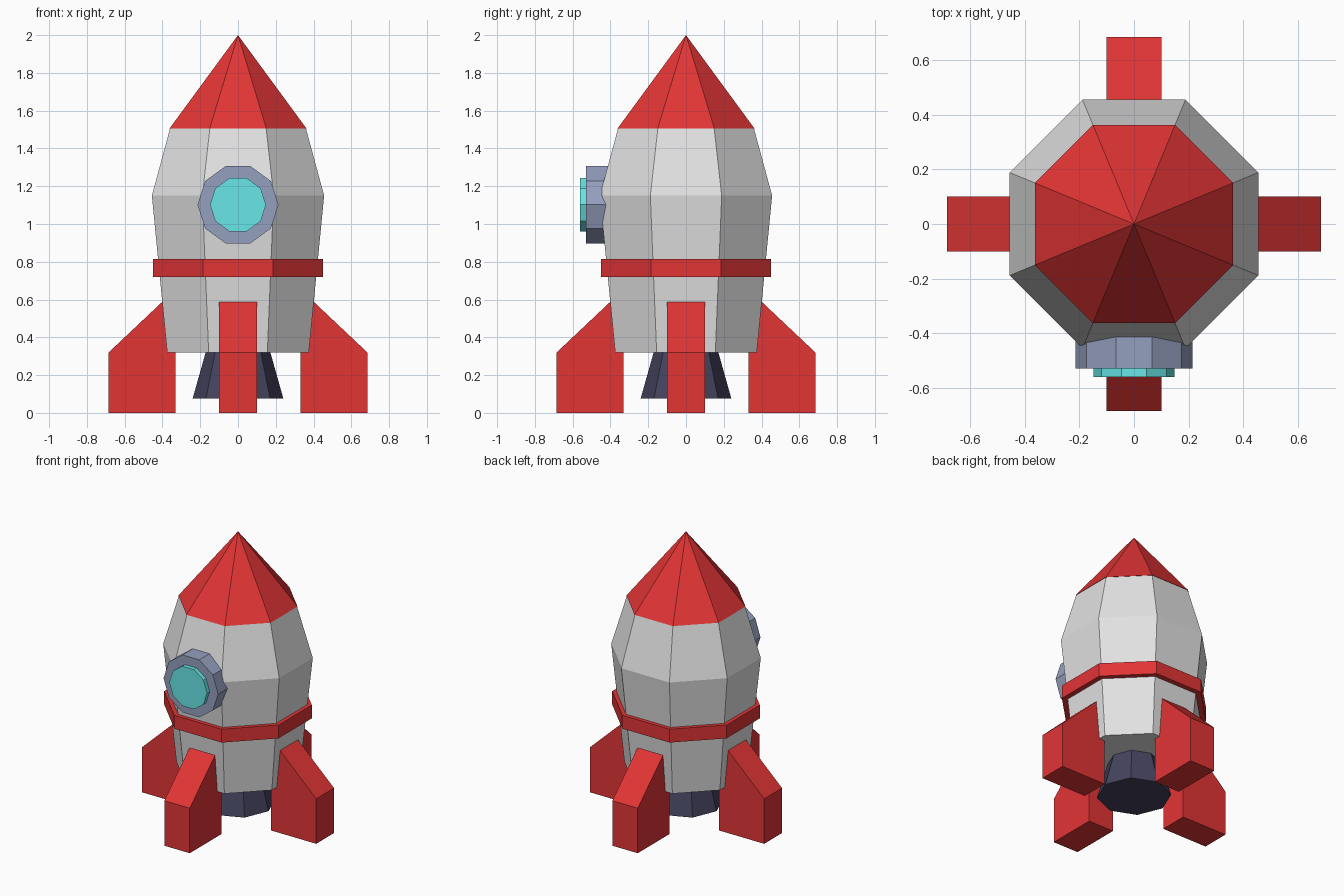
import bpy, bmesh
from math import pi, cos, sin
from mathutils import Matrix

cube = bpy.data.objects.get("Cube")
if cube:
    bpy.data.objects.remove(cube, do_unlink=True)


def material(name, rgb):
    mat = bpy.data.materials.new(name)
    mat.use_nodes = True
    mat.diffuse_color = (*rgb, 1)
    mat.node_tree.nodes["Principled BSDF"].inputs["Base Color"].default_value = (*rgb, 1)
    return mat


red = material("red paint", (0.76, 0.035, 0.036))
white = material("hull white", (0.76, 0.76, 0.76))
frame = material("blue grey metal", (0.30, 0.35, 0.52))
glass = material("turquoise glass", (0.14, 0.80, 0.81))
dark = material("dark navy metal", (0.058, 0.056, 0.11))


def finish(name, bm, mat, transform=Matrix()):
    bmesh.ops.transform(bm, matrix=transform, verts=bm.verts)
    bmesh.ops.recalc_face_normals(bm, faces=bm.faces)
    mesh = bpy.data.meshes.new(name)
    bm.to_mesh(mesh)
    bm.free()
    mesh.materials.append(mat)
    obj = bpy.data.objects.new(name, mesh)
    bpy.context.collection.objects.link(obj)
    return obj


def lathe(name, profile, sides, mat, turn=0.5, transform=Matrix()):
    """Flat-sided loft of (apothem, height) rings; turn 0.5 puts a flat side on each axis."""
    bm = bmesh.new()
    rings = []
    for apothem, z in profile:
        if apothem == 0:
            rings.append([bm.verts.new((0, 0, z))] * sides)
            continue
        r = apothem / cos(pi / sides)
        angles = [2 * pi * (i + turn) / sides for i in range(sides)]
        rings.append([bm.verts.new((r * cos(a), r * sin(a), z)) for a in angles])
    for low, high in zip(rings, rings[1:]):
        for i in range(sides):
            j = (i + 1) % sides
            corners = [low[i], low[j], high[j], high[i]]
            bm.faces.new(list(dict.fromkeys(corners)))
    bm.faces.new(rings[0])
    if profile[-1][0]:
        bm.faces.new(rings[-1])
    return finish(name, bm, mat, transform)


# Hull, nose and belt
lathe("hull", [(0.375, 0.32), (0.456, 1.15), (0.36, 1.505)], 8, white)
lathe("nose_cone", [(0.363, 1.505), (0, 2.0)], 8, red)
lathe("belt", [(0.45, 0.72), (0.45, 0.815)], 8, red)

# Engine nozzle, with corners on the axes
lathe("engine_nozzle", [(0.222, 0.075), (0.157, 0.325)], 8, dark, turn=0)

# Porthole facing the front
to_front = Matrix.Translation((0, 0, 1.102)) @ Matrix.Rotation(pi / 2, 4, "X")
lathe("window_frame", [(0.204, 0.38), (0.204, 0.53)], 10, frame, 0, to_front)
lathe("window_glass", [(0.141, 0.50), (0.141, 0.56)], 10, glass, 0, to_front)

# Four fins
fin_profile = [(0.33, 0), (0.685, 0), (0.685, 0.32), (0.33, 0.655)]
for i, side in enumerate(["left", "back", "right", "front"]):
    bm = bmesh.new()
    face = bm.faces.new([bm.verts.new((x, -0.1, z)) for x, z in fin_profile])
    out = bmesh.ops.extrude_face_region(bm, geom=[face])
    moved = [v for v in out["geom"] if isinstance(v, bmesh.types.BMVert)]
    bmesh.ops.translate(bm, vec=(0, 0.2, 0), verts=moved)
    finish(side + "_fin", bm, red, Matrix.Rotation(i * pi / 2, 4, "Z"))
